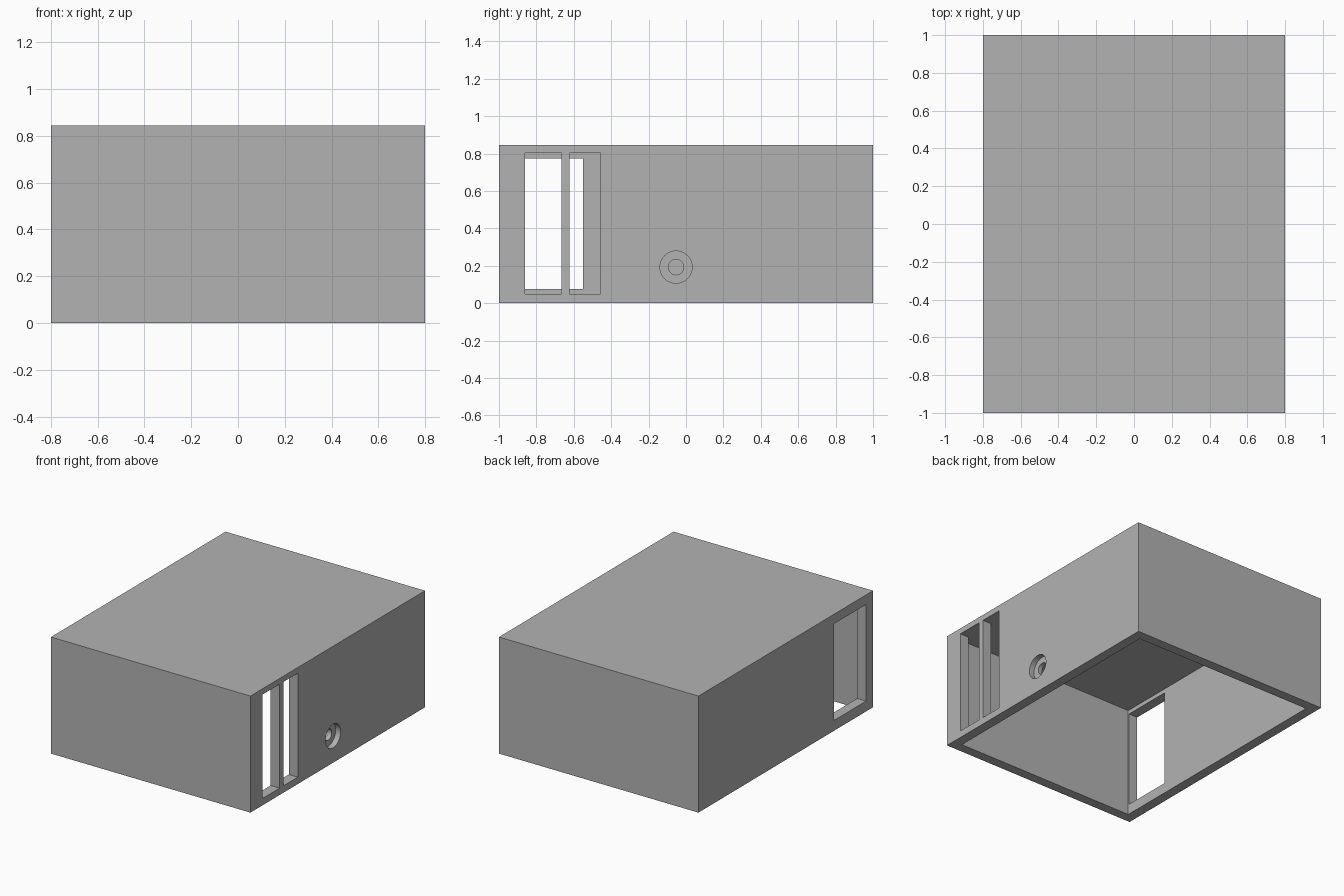
import bpy
import math

cube = bpy.data.objects.get("Cube")
if cube:
    bpy.data.objects.remove(cube, do_unlink=True)

WALL = 0.072
HEIGHT = 0.845
CEILING = 0.805

grey = bpy.data.materials.new("plain grey")
grey.use_nodes = True
colour = (0.45, 0.45, 0.45, 1)
grey.diffuse_color = colour
grey.node_tree.nodes["Principled BSDF"].inputs["Base Color"].default_value = colour


def box(name, x, y, z):
    """Box spanning the given (low, high) ranges."""
    centre = [(a + b) / 2 for a, b in (x, y, z)]
    bpy.ops.mesh.primitive_cube_add(size=1, location=centre)
    ob = bpy.context.object
    ob.name = name
    ob.scale = [b - a for a, b in (x, y, z)]
    bpy.ops.object.transform_apply(location=True, rotation=False, scale=True)
    return ob


def bore(name, radius, x):
    """Cylinder along x for the round hole in the side wall."""
    bpy.ops.mesh.primitive_cylinder_add(
        vertices=48, radius=radius, depth=x[1] - x[0],
        location=((x[0] + x[1]) / 2, -0.053, 0.193),
        rotation=(0, math.pi / 2, 0))
    bpy.context.object.name = name
    return bpy.context.object


def cut(target, cutter):
    cutter.hide_render = True
    mod = target.modifiers.new("cut", "BOOLEAN")
    mod.operation = "DIFFERENCE"
    mod.solver = "EXACT"
    mod.object = cutter
    bpy.ops.object.select_all(action="DESELECT")
    bpy.context.view_layer.objects.active = target
    target.select_set(True)
    bpy.ops.object.modifier_apply(modifier=mod.name)
    bpy.data.objects.remove(cutter, do_unlink=True)


# Enclosure shell, open underneath
shell = box("enclosure_shell", (-0.8, 0.8), (-1, 1), (0, HEIGHT))
shell.data.materials.append(grey)
inner_x, inner_y = 0.8 - WALL, 1 - WALL
cut(shell, box("cavity", (-inner_x, inner_x), (-inner_y, inner_y), (-0.1, CEILING)))

# Two tall slots on one side
for y in ((-0.861, -0.666), (-0.624, -0.458)):
    cut(shell, box("slot", (0.65, 0.9), y, (0.05, 0.803)))

# Single wide opening on the opposite side
cut(shell, box("opening", (-0.9, -0.65), (-0.92, -0.55), (0.075, 0.775)))

# Round recess with a smaller hole through its floor
cut(shell, bore("recess", 0.086, (0.76, 0.9)))
cut(shell, bore("through_hole", 0.041, (0.65, 0.9)))

# Smooth the round walls, keep the edges sharp
bpy.ops.object.select_all(action="DESELECT")
shell.select_set(True)
bpy.context.view_layer.objects.active = shell
bpy.ops.object.shade_smooth_by_angle(angle=math.radians(30))
